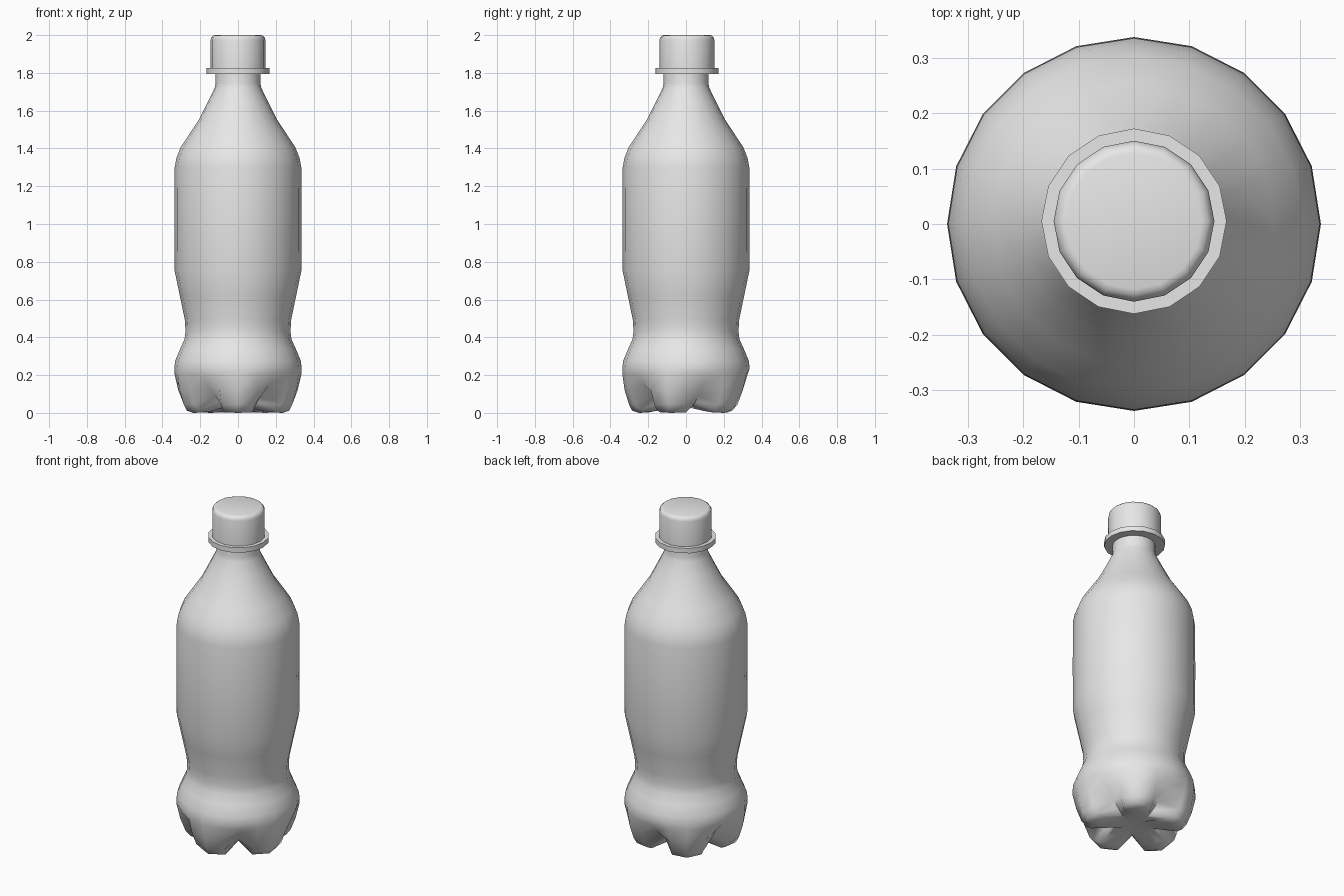
import bpy, bmesh, math

if "Cube" in bpy.data.objects:
    bpy.data.objects.remove(bpy.data.objects["Cube"])

grey = bpy.data.materials.new("plain_grey")
grey.diffuse_color = (0.8, 0.8, 0.8, 1)
grey.use_nodes = True
grey.node_tree.nodes["Principled BSDF"].inputs["Base Color"].default_value = grey.diffuse_color


def lathe(name, rings, sides, centre_y=0.0, start=-90, smooth=40):
    """Skin a list of rings; each ring is a function of the side index giving (radius, z)."""
    bm = bmesh.new()
    rows = []
    for ring in rings:
        row = []
        for i in range(sides):
            r, z = ring(i)
            a = math.radians(start + 360 * i / sides)
            row.append(bm.verts.new((r * math.cos(a), centre_y + r * math.sin(a), z)))
        rows.append(row)
    for low, high in zip(rows, rows[1:]):
        for i in range(sides):
            j = (i + 1) % sides
            bm.faces.new((low[i], low[j], high[j], high[i]))
    # Close both ends with a fan around the axis
    for row in (rows[0], rows[-1]):
        z = sum(v.co.z for v in row) / sides
        hub = bm.verts.new((0, centre_y, z))
        for i in range(sides):
            bm.faces.new((row[i], row[(i + 1) % sides], hub))
    bmesh.ops.recalc_face_normals(bm, faces=bm.faces)
    mesh = bpy.data.meshes.new(name)
    bm.to_mesh(mesh)
    bm.free()
    mesh.materials.append(grey)
    obj = bpy.data.objects.new(name, mesh)
    bpy.context.collection.objects.link(obj)
    bpy.ops.object.select_all(action='DESELECT')
    obj.select_set(True)
    bpy.context.view_layer.objects.active = obj
    bpy.ops.object.shade_smooth_by_angle(angle=math.radians(smooth))
    return obj


def plain(r, z):
    return lambda i: (r, z)


def footed(crest, flank, groove):
    """Ring repeating five times: foot crest, foot flank, groove, flank."""
    return lambda i: (crest, flank, groove, flank)[i % 4]


# Five-footed base, from the underside outwards and up
base = [
    footed((.11, .028), (.10, .028), (.06, .028)),
    footed((.20, .002), (.18, .008), (.10, .034)),
    footed((.25, .0), (.235, .003), (.125, .04)),
    footed((.285, .012), (.26, .014), (.155, .055)),
    footed((.302, .045), (.287, .045), (.205, .09)),
    footed((.325, .12), (.316, .12), (.275, .145)),
    footed((.337, .205), (.336, .205), (.325, .20)),
]
# Bottle wall: hip, waist, straight body, shoulder, neck
wall = [plain(r, z) for r, z in [
    (.337, .235), (.333, .275), (.308, .335), (.283, .39), (.278, .43), (.281, .49),
    (.308, .62), (.335, .75), (.336, 1.02), (.335, 1.30), (.326, 1.35), (.304, 1.405),
    (.255, 1.48), (.205, 1.555), (.160, 1.645), (.124, 1.72), (.118, 1.745), (.118, 1.81)]]
lathe("bottle_body", base + wall, 20, smooth=70)

# Neck ring and screw cap
lathe("neck_ring", [plain(.167, 1.795), plain(.167, 1.825)], 16, .005)
lathe("cap", [plain(r, z) for r, z in [
    (.145, 1.82), (.145, 1.975), (.141, 1.989), (.133, 1.997), (.123, 2.0)]], 16, .005)
